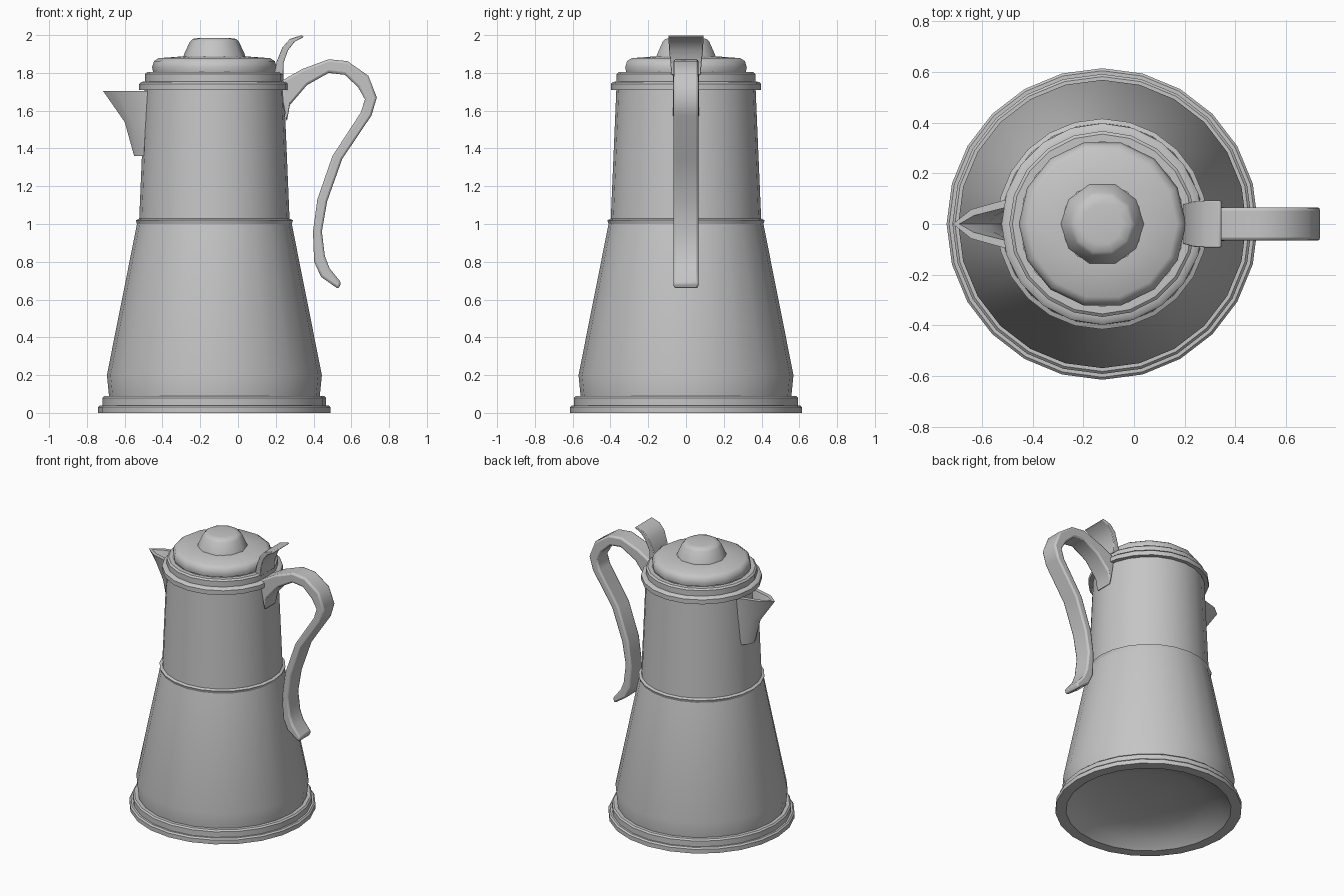
import bpy, bmesh, math

cube = bpy.data.objects.get("Cube")
if cube:
    bpy.data.objects.remove(cube, do_unlink=True)

CX = -0.125  # axis of the pot

pewter = bpy.data.materials.new("pewter grey")
pewter.use_nodes = True
pewter.diffuse_color = (0.56, 0.56, 0.56, 1)
pewter.node_tree.nodes["Principled BSDF"].inputs["Base Color"].default_value = (0.56, 0.56, 0.56, 1)


def finish(name, bm, angle, bevel=0):
    bmesh.ops.recalc_face_normals(bm, faces=bm.faces)
    mesh = bpy.data.meshes.new(name)
    bm.to_mesh(mesh)
    bm.free()
    mesh.materials.append(pewter)
    obj = bpy.data.objects.new(name, mesh)
    bpy.context.collection.objects.link(obj)
    if bevel:
        mod = obj.modifiers.new("Bevel", 'BEVEL')
        mod.width = bevel
        mod.segments = 2
        mod.limit_method = 'ANGLE'
        mod.angle_limit = math.radians(50)
    bpy.ops.object.select_all(action='DESELECT')
    obj.select_set(True)
    bpy.context.view_layer.objects.active = obj
    bpy.ops.object.shade_smooth_by_angle(angle=math.radians(angle))


def lathe(name, profile, sides, angle=40, cap_bottom=False, cap_top=False):
    """Turn a (radius, height) profile around the pot axis."""
    bm = bmesh.new()
    rings = []
    for r, z in profile:
        rings.append([bm.verts.new((CX + r * math.cos(math.tau * i / sides),
                                    r * math.sin(math.tau * i / sides), z))
                      for i in range(sides)])
    for a, b in zip(rings, rings[1:]):
        for i in range(sides):
            j = (i + 1) % sides
            bm.faces.new((a[i], a[j], b[j], b[i]))
    if cap_bottom:
        bm.faces.new(rings[0])
    if cap_top:
        bm.faces.new(rings[-1])
    finish(name, bm, angle)


def strap(name, sections, bevel):
    """Flat strap from (outer x, outer z, inner x, inner z, half width)."""
    bm = bmesh.new()
    rings = []
    for ox, oz, ix, iz, w in sections:
        rings.append([bm.verts.new(p) for p in
                      ((ox, -w, oz), (ox, w, oz), (ix, w, iz), (ix, -w, iz))])
    for a, b in zip(rings, rings[1:]):
        for i in range(4):
            j = (i + 1) % 4
            bm.faces.new((a[i], a[j], b[j], b[i]))
    bm.faces.new(rings[0])
    bm.faces.new(rings[-1])
    finish(name, bm, 60, bevel)


# Foot with a domed hollow underneath
lathe("foot", [(0.15, 0.115), (0.35, 0.09), (0.48, 0.05), (0.545, 0), (0.615, 0),
               (0.615, 0.03), (0.605, 0.04), (0.592, 0.04), (0.592, 0.08),
               (0.582, 0.09), (0.558, 0.09)], 24, 33, cap_bottom=True)

# Tapered body with a thin band at the waist
lathe("lower_body", [(0.558, 0.09), (0.569, 0.2), (0.41, 1.0)], 24)
lathe("waist_band", [(0.41, 1.0), (0.416, 1.02), (0.398, 1.028)], 24)
lathe("upper_body", [(0.398, 1.028), (0.369, 1.71)], 24)

# Lid
lathe("lid_rim", [(0.367, 1.71), (0.398, 1.71), (0.398, 1.742), (0.387, 1.752),
                  (0.367, 1.755), (0.367, 1.795), (0.355, 1.805), (0.325, 1.805)], 20)
lathe("lid_dome", [(0.325, 1.805), (0.33, 1.83), (0.32, 1.862), (0.295, 1.878),
                   (0.16, 1.888)], 14)
lathe("lid_knob", [(0.165, 1.885), (0.16, 1.9), (0.13, 1.965),
                   (0.115, 1.98), (0.08, 1.985)], 10, cap_top=True)

# Handle
handle = [(0.22, 1.75, 0.258, 1.54, 0.07), (0.26, 1.775, 0.275, 1.63, 0.07),
          (0.34, 1.82, 0.365, 1.735, 0.066), (0.48, 1.872, 0.48, 1.8, 0.066),
          (0.58, 1.862, 0.565, 1.79, 0.066), (0.69, 1.785, 0.635, 1.725, 0.066),
          (0.735, 1.67, 0.672, 1.66, 0.066), (0.707, 1.575, 0.65, 1.59, 0.066),
          (0.552, 1.345, 0.5, 1.36, 0.066), (0.472, 1.12, 0.42, 1.13, 0.066),
          (0.444, 0.96, 0.397, 0.96, 0.066), (0.46, 0.83, 0.403, 0.8, 0.066),
          (0.485, 0.765, 0.44, 0.72, 0.066), (0.546, 0.69, 0.532, 0.655, 0.066)]
strap("handle", handle, 0.012)

# Thumb rest on the lid
strap("thumb_rest", [(0.24, 1.79, 0.19, 1.79, 0.078), (0.24, 1.85, 0.205, 1.86, 0.082),
                     (0.265, 1.92, 0.235, 1.935, 0.09), (0.3, 1.965, 0.275, 1.98, 0.092),
                     (0.348, 1.99, 0.338, 2.0, 0.092)], 0.004)

# Spout: pointed shell, open at the top, with an inner channel
bm = bmesh.new()
outer, inner = [], []
for z, tip, half, back in ((1.705, -0.715, 0.105, -0.475), (1.54, -0.6, 0.1, -0.48),
                           (1.36, -0.55, 0.092, -0.48)):
    nose, side = tip + 0.3 * (back - tip), 0.55 * half
    outer.append([bm.verts.new(p) for p in ((back, -half, z), (nose, -side, z),
                                            (tip, 0, z), (nose, side, z), (back, half, z))])
    t, h, lift = tip + 0.025, half - 0.032, 0 if z > 1.7 else 0.03
    inner.append([bm.verts.new(p) for p in ((back, -h, z + lift), (nose + 0.01, -0.45 * h, z + lift),
                                            (t, 0, z + lift), (nose + 0.01, 0.45 * h, z + lift),
                                            (back, h, z + lift))])
for shell in (outer, inner):
    for a, b in zip(shell, shell[1:]):
        for i in range(4):
            bm.faces.new((a[i], a[i + 1], b[i + 1], b[i]))
    bm.faces.new(shell[-1])
for i in range(4):
    bm.faces.new((outer[0][i], outer[0][i + 1], inner[0][i + 1], inner[0][i]))
finish("spout", bm, 35)
